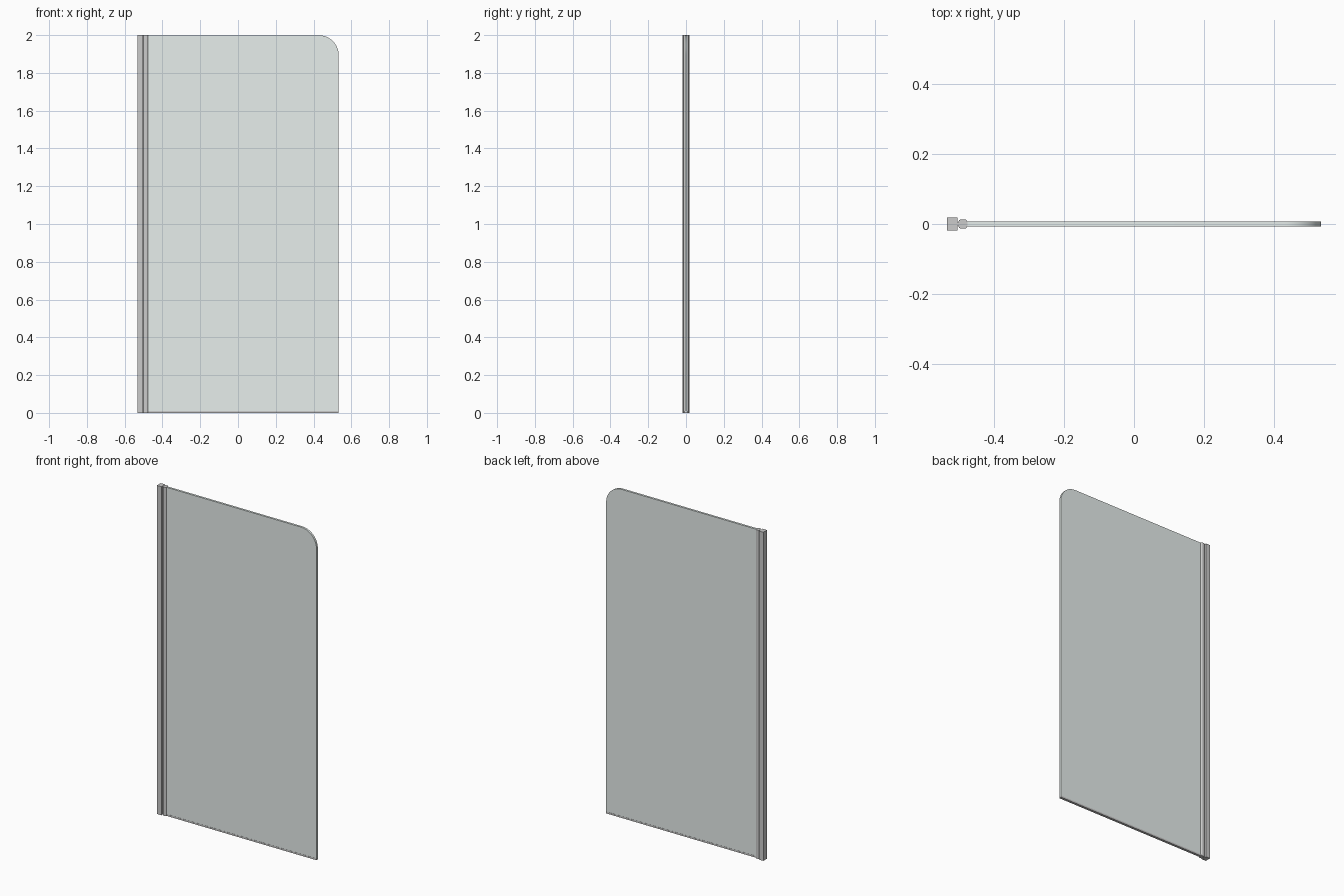
import bpy, bmesh, math

if "Cube" in bpy.data.objects:
    bpy.data.objects.remove(bpy.data.objects["Cube"])


def material(name, rgb):
    m = bpy.data.materials.new(name)
    m.diffuse_color = (*rgb, 1.0)
    m.use_nodes = True
    m.node_tree.nodes["Principled BSDF"].inputs["Base Color"].default_value = m.diffuse_color
    return m


GLASS = material("pale_glass", (0.80, 0.86, 0.84))


def prism(name, pts, to3d, depth, mat=None):
    """Extrude a closed 2D outline along a depth vector."""
    bm = bmesh.new()
    face = bm.faces.new([bm.verts.new(to3d(a, b)) for a, b in pts])
    res = bmesh.ops.extrude_face_region(bm, geom=[face])
    verts = [g for g in res["geom"] if isinstance(g, bmesh.types.BMVert)]
    bmesh.ops.translate(bm, verts=verts, vec=depth)
    bmesh.ops.recalc_face_normals(bm, faces=bm.faces)
    me = bpy.data.meshes.new(name)
    bm.to_mesh(me)
    bm.free()
    if mat:
        me.materials.append(mat)
    ob = bpy.data.objects.new(name, me)
    bpy.context.collection.objects.link(ob)
    return ob


def smooth(ob, angle=30):
    bpy.ops.object.select_all(action='DESELECT')
    ob.select_set(True)
    bpy.context.view_layer.objects.active = ob
    bpy.ops.object.shade_smooth_by_angle(angle=math.radians(angle))


def rect(x0, x1, h):
    return [(x0, -h), (x1, -h), (x1, h), (x0, h)]


def rounded(x0, x1, h, r, n=4):
    pts = []
    for i, (cx, cy) in enumerate([(x1 - r, h - r), (x0 + r, h - r),
                                  (x0 + r, r - h), (x1 - r, r - h)]):
        for k in range(n + 1):
            a = math.pi / 2 * (i + k / n)
            pts.append((cx + r * math.cos(a), cy + r * math.sin(a)))
    return pts


def floor_plan(a, b):
    return (a, b, 0)


# Wall post
prism("wall_post", rect(-0.533, -0.504, 0.018), floor_plan, (0, 0, 2))

# Hinge profile gripping the glass, with a thin web back to the post
smooth(prism("hinge_profile", rounded(-0.501, -0.475, 0.0135, 0.009),
             floor_plan, (0, 0, 2)))
prism("hinge_web", rect(-0.505, -0.498, 0.004), floor_plan, (0, 0, 2))

# Glass pane with one rounded top corner
R, X, T = 0.105, 0.533, 0.0065
outline = [(-0.49, 0.008), (X, 0.008)]
for k in range(17):
    a = math.pi / 2 * k / 16
    outline.append((X - R + R * math.cos(a), 1.999 - R + R * math.sin(a)))
outline.append((-0.49, 1.999))
smooth(prism("glass_pane", outline, lambda a, b: (a, -T, b),
             (0, 2 * T, 0), GLASS))

# Bottom seal strip
prism("bottom_seal", rect(-0.476, X, 0.0075), floor_plan, (0, 0, 0.01))
